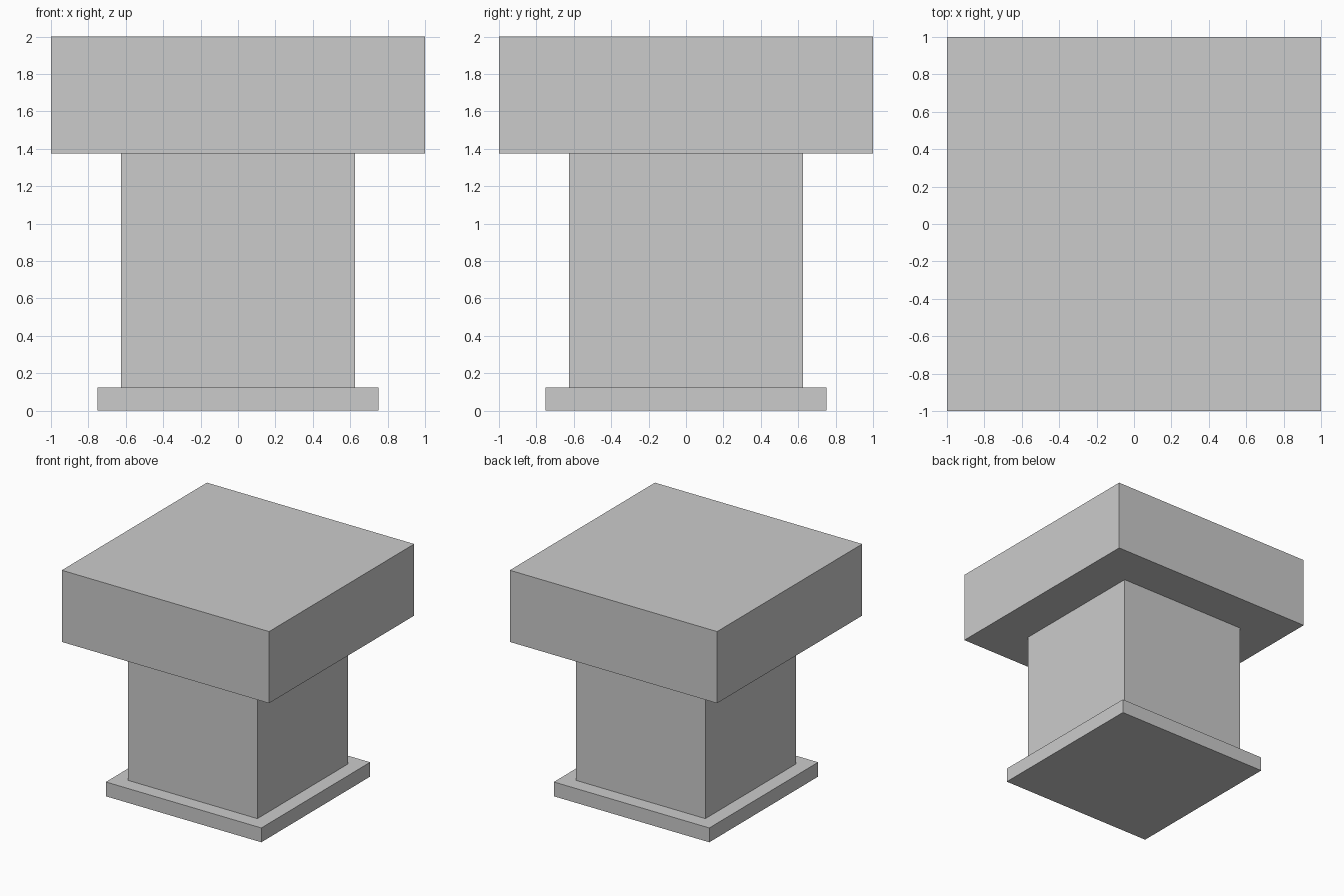
import bpy

if "Cube" in bpy.data.objects:
    bpy.data.objects.remove(bpy.data.objects["Cube"])


def add_block(name, width, z_low, z_high):
    """Square block centred on the z axis, spanning z_low to z_high."""
    height = z_high - z_low
    bpy.ops.mesh.primitive_cube_add(size=1, location=(0, 0, z_low + height / 2))
    block = bpy.context.object
    block.name = name
    block.scale = (width, width, height)
    bpy.ops.object.transform_apply(location=False, rotation=False, scale=True)
    return block


# Thin plinth, square column and heavy overhanging cap, stacked
add_block("base_plinth", 1.5, 0.0, 0.125)
add_block("column", 1.25, 0.125, 1.375)
add_block("top_cap", 2.0, 1.375, 2.0)
